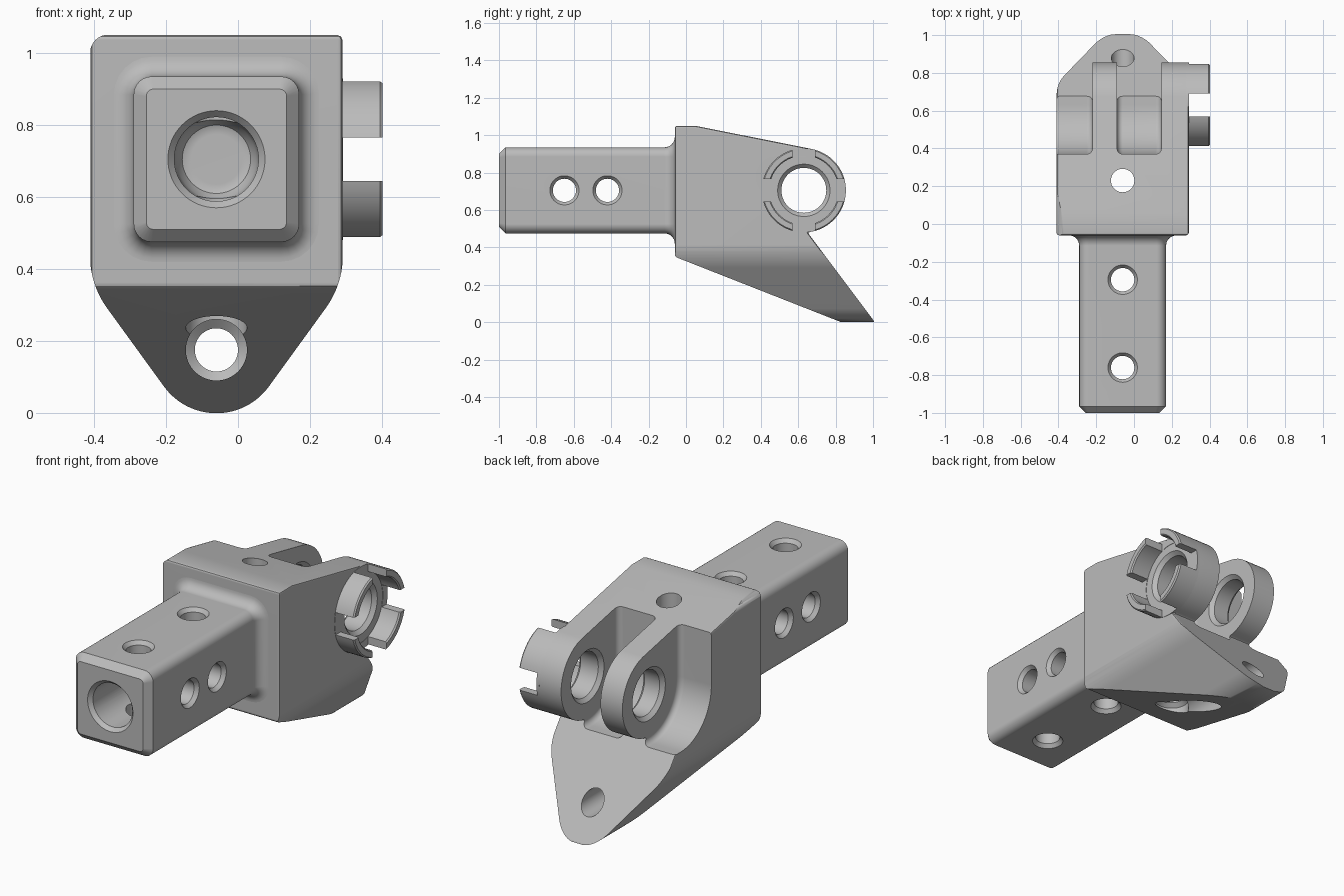
import bpy, bmesh
from math import radians, sin, cos, pi

if "Cube" in bpy.data.objects:
    bpy.data.objects.remove(bpy.data.objects["Cube"], do_unlink=True)

grey = bpy.data.materials.new("plain grey")
grey.use_nodes = True
colour = (0.5, 0.5, 0.5, 1)
grey.diffuse_color = colour
grey.node_tree.nodes["Principled BSDF"].inputs["Base Color"].default_value = colour


def arc(cx, cy, r, start, end, n=16):
    angles = [radians(start + (end - start) * i / n) for i in range(n + 1)]
    return [(cx + r * cos(a), cy + r * sin(a)) for a in angles]


def loft(name, axis, sections, ring=False):
    """Skin equal-sized outlines, each (position along axis, points)."""
    bm = bmesh.new()
    loops = []
    for t, pts in sections:
        loop = []
        for p in pts:
            co = list(p)
            co.insert(axis, t)
            loop.append(bm.verts.new(co))
        loops.append(loop)
    pairs = list(zip(loops, loops[1:]))
    if ring:
        pairs.append((loops[-1], loops[0]))
    else:
        bm.faces.new(loops[0])
        bm.faces.new(loops[-1])
    n = len(loops[0])
    for a, b in pairs:
        for i in range(n):
            j = (i + 1) % n
            bm.faces.new((a[i], a[j], b[j], b[i]))
    bmesh.ops.recalc_face_normals(bm, faces=bm.faces)
    mesh = bpy.data.meshes.new(name)
    bm.to_mesh(mesh)
    bm.free()
    mesh.materials.append(grey)
    obj = bpy.data.objects.new(name, mesh)
    bpy.context.collection.objects.link(obj)
    return obj


def prism(name, axis, pts, a, b):
    return loft(name, axis, [(a, pts), (b, pts)])


def turned(name, axis, centre, profile, ring=False):
    """Revolve (radius, position) pairs about an axis."""
    sections = [(t, arc(*centre, r, 0, 360, 64)[:-1]) for r, t in profile]
    return loft(name, axis, sections, ring)


def activate(obj):
    bpy.ops.object.select_all(action='DESELECT')
    obj.select_set(True)
    bpy.context.view_layer.objects.active = obj


def bevel(obj, width, segments):
    activate(obj)
    mod = obj.modifiers.new("bevel", 'BEVEL')
    mod.width, mod.segments = width, segments
    mod.limit_method, mod.angle_limit = 'ANGLE', radians(30)
    bpy.ops.object.modifier_apply(modifier=mod.name)
    return obj


def combine(obj, tool, operation='DIFFERENCE'):
    activate(obj)
    mod = obj.modifiers.new("boolean", 'BOOLEAN')
    mod.operation, mod.solver, mod.object = operation, 'EXACT', tool
    bpy.ops.object.modifier_apply(modifier=mod.name)
    bpy.data.objects.remove(tool, do_unlink=True)


def finish(obj):
    activate(obj)
    bpy.ops.object.shade_smooth_by_angle(angle=radians(30))
    mod = obj.modifiers.new("weighted normals", 'WEIGHTED_NORMAL')
    mod.keep_sharp = True


MID_X, MID_Z = -0.06, 0.705      # shank axis
PIVOT = (0.63, MID_Z)            # cross pin axis in y, z

# Body: side outline crossed with the tapered front outline
side = [(-0.06, 0.35), (-0.06, 1.05), (0.05, 1.05)]
side += arc(*PIVOT, 0.225, 78.5, -85, 28) + [(1.01, 0), (0.83, 0)]
body = bevel(prism("body", 0, side, -0.41, 0.29), 0.013, 2)
front = [(0.2915, 1.051)]
front += arc(0.0415, 0.438, 0.25, 0, -36, 10)
front += arc(MID_X, 0.179, 0.18, -36, -144, 24)
front += arc(-0.1615, 0.438, 0.25, -144, -180, 10)
front += arc(-0.36, 1.0, 0.0515, 180, 90, 8)
combine(body, prism("front_outline", 1, front, -0.5, 1.5), 'INTERSECT')

# Pockets either side of the inner lug, with filleted corners
pocket = [(0.37, 1.4)] + arc(*PIVOT, 0.26, 180, 270, 18) + [(1.4, 0.445), (1.4, 1.4)]
for a, b in ((-0.6, -0.22), (-0.09, 0.145)):
    combine(body, bevel(prism("pocket", 0, pocket, a, b), 0.03, 4))

# Cross pin bore, chamfered at each lug face
combine(body, turned("pin_bore", 0, PIVOT, [
    (0.14, -0.5), (0.14, -0.22), (0.12, -0.2), (0.12, -0.11), (0.14, -0.09),
    (0.14, 0.145), (0.12, 0.165), (0.12, 0.27), (0.14, 0.29), (0.14, 0.5)]))

# Vertical bolt hole and tail hole, both counterbored from the sloping underside
combine(body, turned("bolt_hole", 2, (MID_X, 0.23), [
    (0.085, -0.1), (0.085, 0.28), (0.062, 0.3), (0.062, 1.2)]))
combine(body, turned("tail_hole", 1, (MID_X, 0.175), [
    (0.085, 0), (0.085, 0.66), (0.06, 0.68), (0.06, 1.2)]))
finish(body)


# Square shank with a chamfered end and a flared root
def rounded_square(h, r):
    pts = []
    for k, (sx, sz) in enumerate(((1, 1), (-1, 1), (-1, -1), (1, -1))):
        pts += arc(MID_X + sx * (h - r), MID_Z + sz * (h - r), r, 90 * k, 90 * k + 90, 6)
    return pts


sections = [(-1, 0.195, 0.02), (-0.965, 0.23, 0.05)]
for k in range(9):
    a = k / 8 * pi / 2
    flare = 0.055 * (1 - cos(a))
    sections.append((-0.115 + 0.055 * sin(a), 0.23 + flare, 0.05 + flare))
sections.append((-0.04, 0.285, 0.105))
shank = loft("shank", 1, [(y, rounded_square(h, r)) for y, h, r in sections])

# Blind end bore
combine(shank, turned("end_bore", 1, (MID_X, MID_Z), [
    (0.135, -1.1), (0.135, -1), (0.117, -0.98), (0.117, -0.27),
    (0.11, -0.235), (0.095, -0.21), (0.07, -0.2)]))


# Chamfered cross holes through the shank
def cross_hole(axis, centre, mid):
    lo, hi = mid - 0.23, mid + 0.23
    combine(shank, turned("cross_hole", axis, centre, [
        (0.078, lo - 0.1), (0.078, lo), (0.062, lo + 0.02),
        (0.062, hi - 0.02), (0.078, hi), (0.078, hi + 0.1)]))


for y in (-0.65, -0.42):
    cross_hole(0, (y, MID_Z), MID_X)
for y in (-0.76, -0.295):
    cross_hole(2, (MID_X, y), MID_Z)
finish(shank)

# Castellated ring on the outer lug
ring = turned("castle_ring", 0, PIVOT, [
    (0.185, 0.275), (0.225, 0.275), (0.225, 0.395), (0.219, 0.402),
    (0.191, 0.402), (0.185, 0.395)], ring=True)
for hy, hz in ((0.3, 0.06), (0.06, 0.3)):
    y, z = PIVOT
    slot = [(y - hy, z - hz), (y + hy, z - hz), (y + hy, z + hz), (y - hy, z + hz)]
    combine(ring, prism("slot", 0, slot, 0.292, 0.5))
finish(ring)
